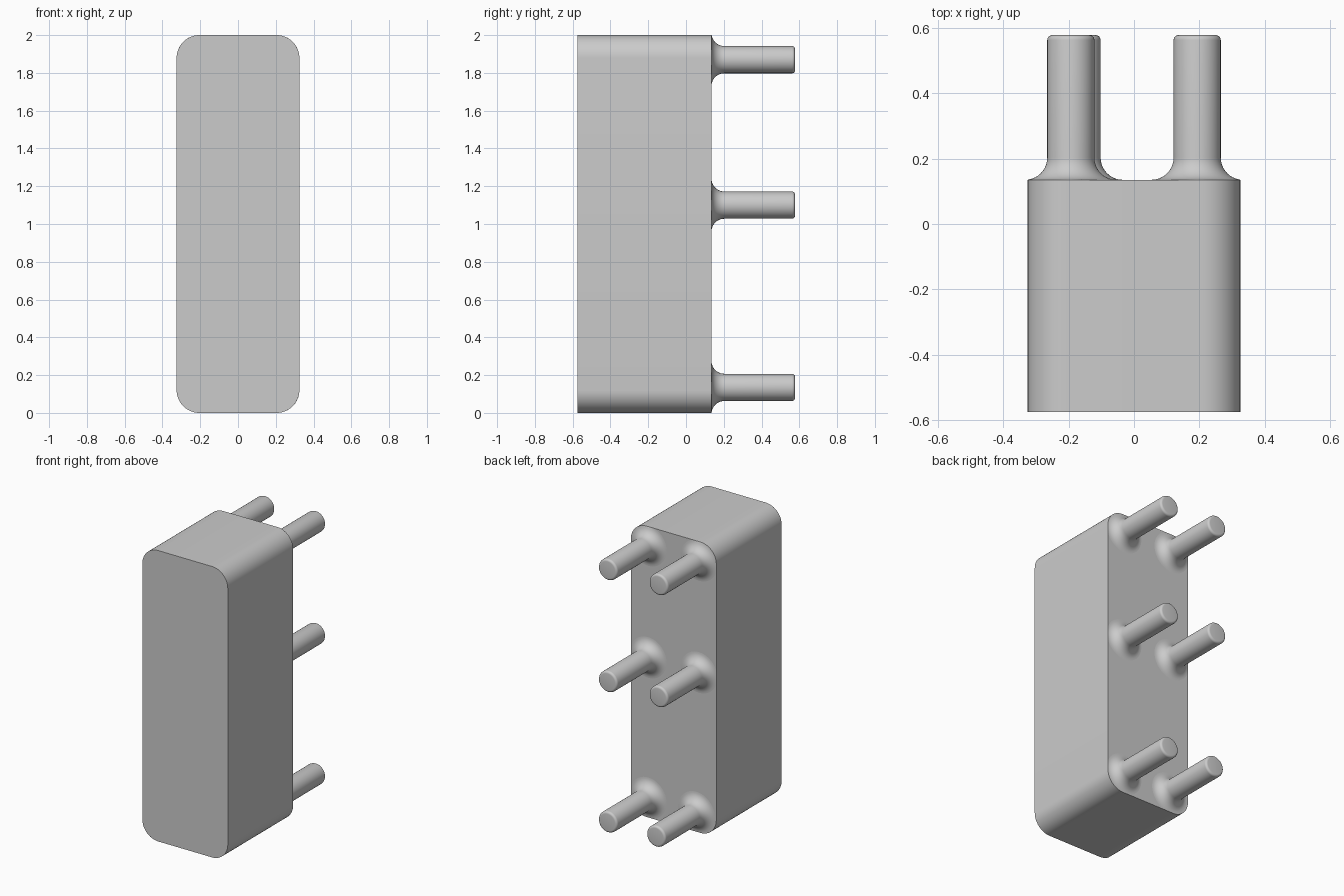
import bpy, bmesh, math
from mathutils import Vector

cube = bpy.data.objects.get("Cube")
if cube:
    bpy.data.objects.remove(cube, do_unlink=True)

grey = bpy.data.materials.new("plain grey")
grey.use_nodes = True
GREY = (0.6, 0.6, 0.6, 1)
grey.diffuse_color = GREY
grey.node_tree.nodes["Principled BSDF"].inputs["Base Color"].default_value = GREY

HALF_W, HEIGHT, CORNER = 0.325, 2.0, 0.12
FRONT, BACK, TIP = -0.575, 0.135, 0.577
PIN_R, FILLET, ROUND, SIDES = 0.072, 0.068, 0.015, 48


def finish(bm, name):
    bmesh.ops.recalc_face_normals(bm, faces=bm.faces)
    mesh = bpy.data.meshes.new(name)
    bm.to_mesh(mesh)
    bm.free()
    mesh.materials.append(grey)
    obj = bpy.data.objects.new(name, mesh)
    bpy.context.collection.objects.link(obj)
    bpy.ops.object.select_all(action='DESELECT')
    obj.select_set(True)
    bpy.context.view_layer.objects.active = obj
    bpy.ops.object.shade_smooth_by_angle(angle=math.radians(35))


def keep_in_outline(x, z):
    """Pull a point back inside the rounded rectangle of the body."""
    cx = max(-HALF_W + CORNER, min(HALF_W - CORNER, x))
    cz = max(CORNER, min(HEIGHT - CORNER, z))
    off = Vector((x - cx, z - cz))
    if off.length > CORNER:
        off *= CORNER / off.length
    return cx + off.x, cz + off.y


# Body: rounded rectangle extruded from front to back
bm = bmesh.new()
outline = []
for i, (sx, top) in enumerate([(1, 1), (-1, 1), (-1, 0), (1, 0)]):
    cx = sx * (HALF_W - CORNER)
    cz = HEIGHT - CORNER if top else CORNER
    for k in range(13):
        a = math.pi / 2 * (i + k / 12)
        outline.append(bm.verts.new((cx + CORNER * math.cos(a), FRONT,
                                     cz + CORNER * math.sin(a))))
face = bm.faces.new(outline)
ext = bmesh.ops.extrude_face_region(bm, geom=[face], use_keep_orig=True)
moved = [v for v in ext["geom"] if isinstance(v, bmesh.types.BMVert)]
bmesh.ops.translate(bm, verts=moved, vec=(0, BACK - FRONT, 0))
finish(bm, "body")

# Pin profile (radius, y): flared fillet at the root, rounded rim at the tip
profile = []
for k in range(11):
    a = math.pi / 2 * k / 10
    profile.append((PIN_R + FILLET * (1 - math.sin(a)),
                    BACK + FILLET * (1 - math.cos(a))))
for k in range(6):
    a = math.pi / 2 * k / 5
    profile.append((PIN_R - ROUND * (1 - math.cos(a)),
                    TIP - ROUND * (1 - math.sin(a))))


def pin(name, x, z):
    bm = bmesh.new()
    rings = []
    for r, y in profile:
        ring = []
        for s in range(SIDES):
            a = math.tau * s / SIDES
            px, pz = keep_in_outline(x + r * math.cos(a), z + r * math.sin(a))
            ring.append(bm.verts.new((px, y, pz)))
        rings.append(ring)
    for lo, hi in zip(rings, rings[1:]):
        for s in range(SIDES):
            t = (s + 1) % SIDES
            bm.faces.new((lo[s], lo[t], hi[t], hi[s]))
    bm.faces.new(rings[-1])
    finish(bm, name)


# Two columns of pins; the bottom one on the right sits slightly inward
for level, z in (("bottom", 0.135), ("middle", 1.1), ("top", 1.87)):
    pin(level + "_left_pin", 0.193, z)
    pin(level + "_right_pin", -0.174 if level == "bottom" else -0.193, z)
